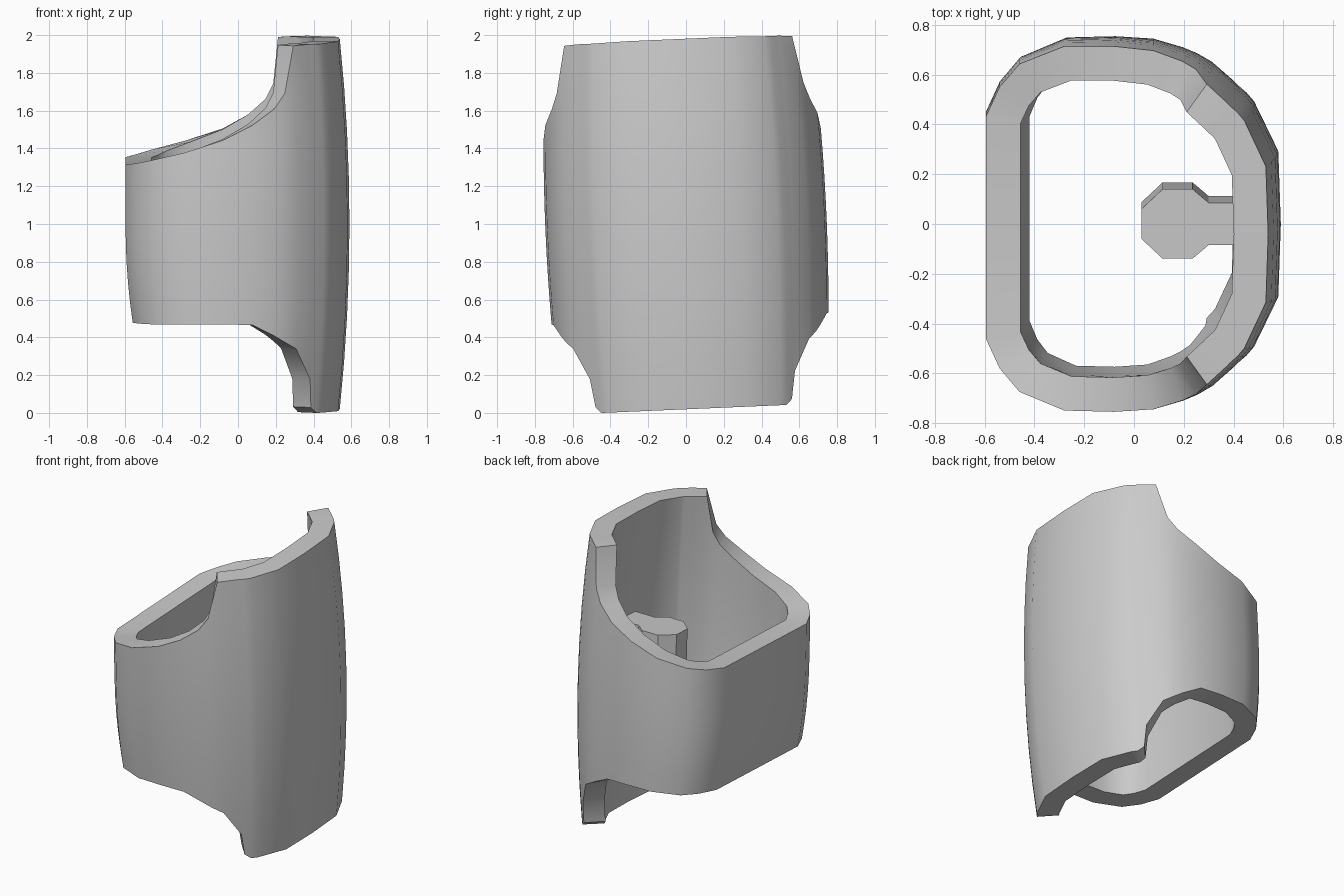
import bpy, bmesh, math
from mathutils import Matrix, Vector

if "Cube" in bpy.data.objects:
    bpy.data.objects.remove(bpy.data.objects["Cube"])

TILT = 0.043   # slight lean of the whole part about x
WALL = 0.138
RINGS = 8

grey = bpy.data.materials.new("plain grey")
grey.use_nodes = True
grey.diffuse_color = (0.6, 0.6, 0.6, 1)
grey.node_tree.nodes["Principled BSDF"].inputs["Base Color"].default_value = grey.diffuse_color

# Half outline of the sleeve: x, y, top height, bottom height
half = [
    (-.595, 0, 1.335, .495), (-.595, .45, 1.335, .495), (-.54, .57, 1.345, .495),
    (-.46, .665, 1.365, .495), (-.28, .74, 1.41, .5), (-.08, .745, 1.475, .5),
    (.08, .735, 1.555, .495), (.2, .7, 1.64, .435), (.26, .675, 1.72, .4),
    (.32, .64, 1.97, .365), (.405, .565, 1.975, .2), (.42, .55, 1.975, .05),
    (.455, .52, 1.975, .02), (.485, .485, 1.975, .02), (.58, .29, 1.98, .02),
    (.59, 0, 1.98, .02),
]
stations = half + [(x, -y, t, b) for x, y, t, b in half[-2:0:-1]]
count = len(stations)


def inward(i):
    """Mitred inward offset of outline point i."""
    prev, here, nxt = (Vector(stations[(i + k) % count][:2]) for k in (-1, 0, 1))
    d1, d2 = (here - prev).normalized(), (nxt - here).normalized()
    n1, n2 = Vector((d1.y, -d1.x)), Vector((d2.y, -d2.x))
    n = (n1 + n2).normalized()
    return n * WALL / n.dot(n1)


def bulge(z):
    """Barrel curve of the sleeve: scale for right, left and depth."""
    d = (z - 1) ** 2
    return 1 - .09 * d, 1 - (.25 * d if z < 1 else 0), 1 - .06 * d


def finish(bm, name):
    bmesh.ops.recalc_face_normals(bm, faces=bm.faces)
    bm.transform(Matrix.Translation((0, 0, 1)) @ Matrix.Rotation(TILT, 4, "X")
                 @ Matrix.Translation((0, 0, -1)))
    mesh = bpy.data.meshes.new(name)
    bm.to_mesh(mesh)
    bm.free()
    mesh.materials.append(grey)
    obj = bpy.data.objects.new(name, mesh)
    bpy.context.collection.objects.link(obj)
    bpy.ops.object.select_all(action="DESELECT")
    obj.select_set(True)
    bpy.context.view_layer.objects.active = obj
    bpy.ops.object.shade_smooth_by_angle(angle=math.radians(40))
    return obj


# Sleeve: each station is a closed loop up the outside and down the inside
bm = bmesh.new()
loops = []
for i, (x, y, top, bottom) in enumerate(stations):
    heights = [bottom + (top - bottom) * k / RINGS for k in range(RINGS + 1)]
    loop = []
    for offset, levels in ((Vector((0, 0)), heights), (inward(i), heights[::-1])):
        for z in levels:
            right, left, depth = bulge(z)
            px = x * (right if x > 0 else left) + offset.x
            loop.append(bm.verts.new((px, y * depth + offset.y, z)))
    loops.append(loop)
for i, a in enumerate(loops):
    b = loops[(i + 1) % count]
    for k in range(len(a)):
        m = (k + 1) % len(a)
        bm.faces.new((a[k], a[m], b[m], b[k]))
finish(bm, "sleeve")

# Inner key: eight-sided head on a flat neck joined to the tall wall
side = [(.5, .085), (.3, .085), (.235, .14), (.115, .14), (.03, .06)]
bm = bmesh.new()
outline = side + [(x, -y) for x, y in reversed(side)]
face = bm.faces.new([bm.verts.new((x, y + .012, .64)) for x, y in outline])
top = bmesh.ops.extrude_face_region(bm, geom=[face], use_keep_orig=True)
bmesh.ops.translate(bm, vec=(0, 0, .63),
                    verts=[v for v in top["geom"] if isinstance(v, bmesh.types.BMVert)])
finish(bm, "inner_key")
